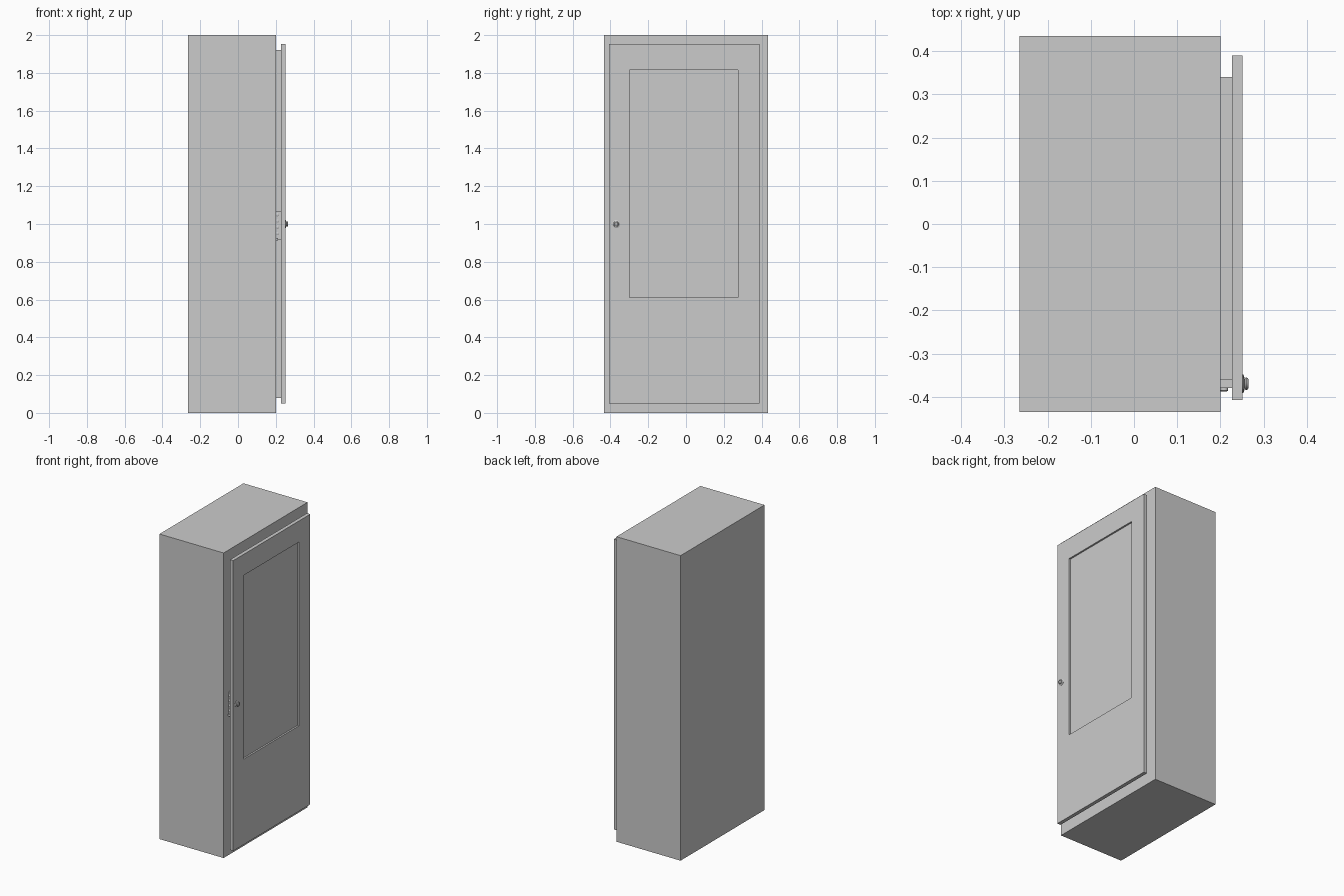
import bpy, bmesh, math
from mathutils import Matrix, Vector

if "Cube" in bpy.data.objects:
    bpy.data.objects.remove(bpy.data.objects["Cube"])


def make_object(name, bm):
    bmesh.ops.recalc_face_normals(bm, faces=bm.faces[:])
    mesh = bpy.data.meshes.new(name)
    bm.to_mesh(mesh)
    bm.free()
    ob = bpy.data.objects.new(name, mesh)
    bpy.context.collection.objects.link(ob)
    return ob


def box(name, x, y, z):
    bm = bmesh.new()
    size = Vector((x[1] - x[0], y[1] - y[0], z[1] - z[0]))
    mid = Vector((sum(x) / 2, sum(y) / 2, sum(z) / 2))
    bmesh.ops.create_cube(bm, size=1, matrix=Matrix.Translation(mid) @ Matrix.Diagonal(size).to_4x4())
    return make_object(name, bm)


def lathe(name, profile, origin, axis, sides=32):
    """Spin (radius, height) points about an axis direction."""
    bm = bmesh.new()
    verts = [bm.verts.new((r, 0, h)) for r, h in profile]
    edges = [bm.edges.new(p) for p in zip(verts, verts[1:])]
    bmesh.ops.spin(bm, geom=verts + edges, cent=(0, 0, 0), axis=(0, 0, 1),
                   angle=math.tau, steps=sides, use_duplicate=False)
    bmesh.ops.remove_doubles(bm, verts=bm.verts[:], dist=1e-5)
    rot = Vector((0, 0, 1)).rotation_difference(Vector(axis)).to_matrix().to_4x4()
    bm.transform(Matrix.Translation(origin) @ rot)
    ob = make_object(name, bm)
    bpy.ops.object.select_all(action='DESELECT')
    ob.select_set(True)
    bpy.context.view_layer.objects.active = ob
    bpy.ops.object.shade_smooth_by_angle(angle=math.radians(35))
    return ob


# Cabinet body and the seal block behind the door
box("cabinet_body", (-0.265, 0.20), (-0.435, 0.435), (0, 2))
box("door_inner_block", (0.20, 0.227), (-0.36, 0.34), (0.08, 1.92))

# Door slab with a shallow recessed panel
door = box("door", (0.227, 0.251), (-0.408, 0.39), (0.05, 1.953))
cutter = box("panel_cutter", (0.24, 0.30), (-0.30, 0.275), (0.61, 1.815))
cutter.hide_render = True
mod = door.modifiers.new("panel_recess", 'BOOLEAN')
mod.operation = 'DIFFERENCE'
mod.solver = 'EXACT'
mod.object = cutter
bpy.context.view_layer.objects.active = door
door.select_set(True)
bpy.ops.object.modifier_apply(modifier=mod.name)
bpy.data.objects.remove(cutter)

# Latch on the opening edge
box("latch_plate", (0.20, 0.227), (-0.38, -0.358), (0.915, 1.07))
box("latch_foot", (0.20, 0.213), (-0.388, -0.38), (0.912, 0.925))
stud = [(0, 0), (0.009, 0), (0.009, 0.006), (0.006, 0.008), (0, 0.008)]
for i in range(4):
    lathe(f"latch_stud_{i + 1}", stud, (0.209, -0.38, 0.95 + i * 0.033), (0, -1, 0), 16)

# Door knob with a dished face
knob = [(0, 0), (0.021, 0), (0.021, 0.002), (0.018, 0.004), (0.010, 0.005),
        (0.013, 0.006), (0.0145, 0.009), (0.013, 0.013), (0.009, 0.0145),
        (0.007, 0.013), (0, 0.013)]
lathe("door_knob", knob, (0.251, -0.37, 1.0), (1, 0, 0))
